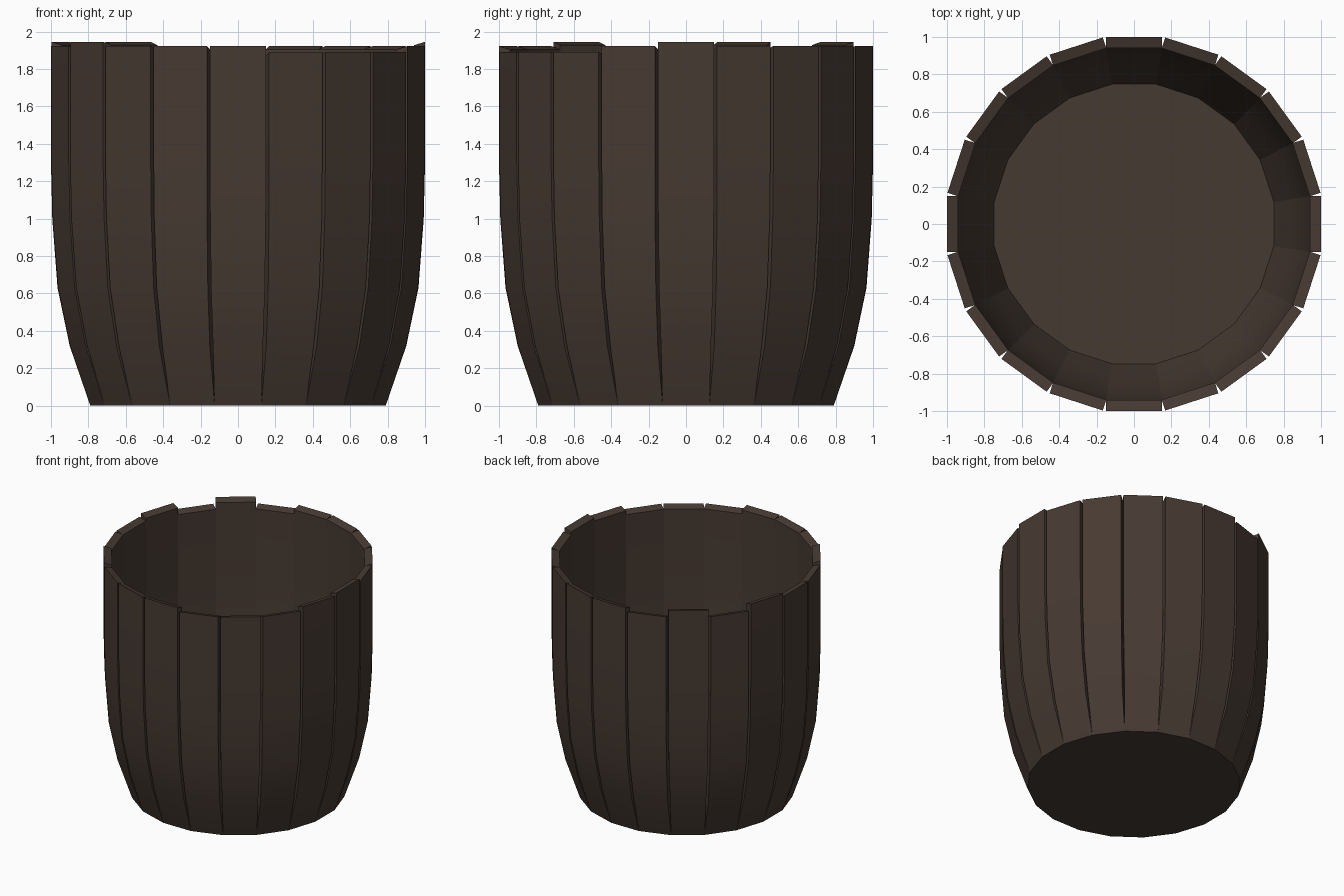
import bpy, bmesh, math

if "Cube" in bpy.data.objects:
    bpy.data.objects.remove(bpy.data.objects["Cube"])

wood = bpy.data.materials.new("dark_brown_wood")
wood.diffuse_color = (0.062, 0.042, 0.032, 1)
wood.use_nodes = True
wood.node_tree.nodes["Principled BSDF"].inputs["Base Color"].default_value = wood.diffuse_color

N = 20
STEP = 2 * math.pi / N
THICK = 0.06
# outer distance from the axis at each height
PROFILE = [(0.79, 0.0), (0.90, 0.32), (0.965, 0.63), (0.993, 1.0), (1.0, 1.3)]
# stave tops: uneven heights, by angle in degrees
TALL = {0, 126, 162, 216}
LOW = {108, 144, 288, 306, 324}


def finish(bm, name):
    bmesh.ops.recalc_face_normals(bm, faces=bm.faces)
    me = bpy.data.meshes.new(name)
    bm.to_mesh(me)
    bm.free()
    me.materials.append(wood)
    ob = bpy.data.objects.new(name, me)
    bpy.context.collection.objects.link(ob)
    bpy.context.view_layer.objects.active = ob
    ob.select_set(True)
    bpy.ops.object.shade_smooth_by_angle(angle=math.radians(30))
    ob.select_set(False)
    return ob


def stave(i):
    deg = i * 360 // N
    a = i * STEP
    top = 1.945 if deg in TALL else 1.89 if deg in LOW else 1.922
    bm = bmesh.new()
    rings = []
    for r, z in PROFILE + [(1.0, top)]:
        inner = r - THICK
        half = math.tan(STEP / 2) * (r if z == 0 else inner + 0.003)
        z_in = z - 0.018 if z == top else z      # top slopes inwards
        ring = []
        for d, s, h in ((r, -half, z), (r, half, z), (inner, half, z_in), (inner, -half, z_in)):
            ring.append(bm.verts.new((d * math.cos(a) - s * math.sin(a),
                                      d * math.sin(a) + s * math.cos(a), h)))
        rings.append(ring)
    for lo, hi in zip(rings, rings[1:]):
        for k in range(4):
            bm.faces.new((lo[k], lo[(k + 1) % 4], hi[(k + 1) % 4], hi[k]))
    bm.faces.new(rings[0])
    bm.faces.new(rings[-1])
    finish(bm, "stave_%02d" % (i + 1))


for i in range(N):
    stave(i)

# base: thin many-sided disc closing the bottom
bm = bmesh.new()
rad = 0.79 / math.cos(STEP / 2)
loops = []
for r, z in ((rad, 0.0), (rad + 0.012, 0.05)):
    loops.append([bm.verts.new((r * math.cos((k + 0.5) * STEP), r * math.sin((k + 0.5) * STEP), z))
                  for k in range(N)])
for k in range(N):
    j = (k + 1) % N
    bm.faces.new((loops[0][k], loops[0][j], loops[1][j], loops[1][k]))
bm.faces.new(loops[0])
centre = bm.verts.new((0, 0, 0.05))
for k in range(N):
    bm.faces.new((loops[1][k], loops[1][(k + 1) % N], centre))
finish(bm, "base")
